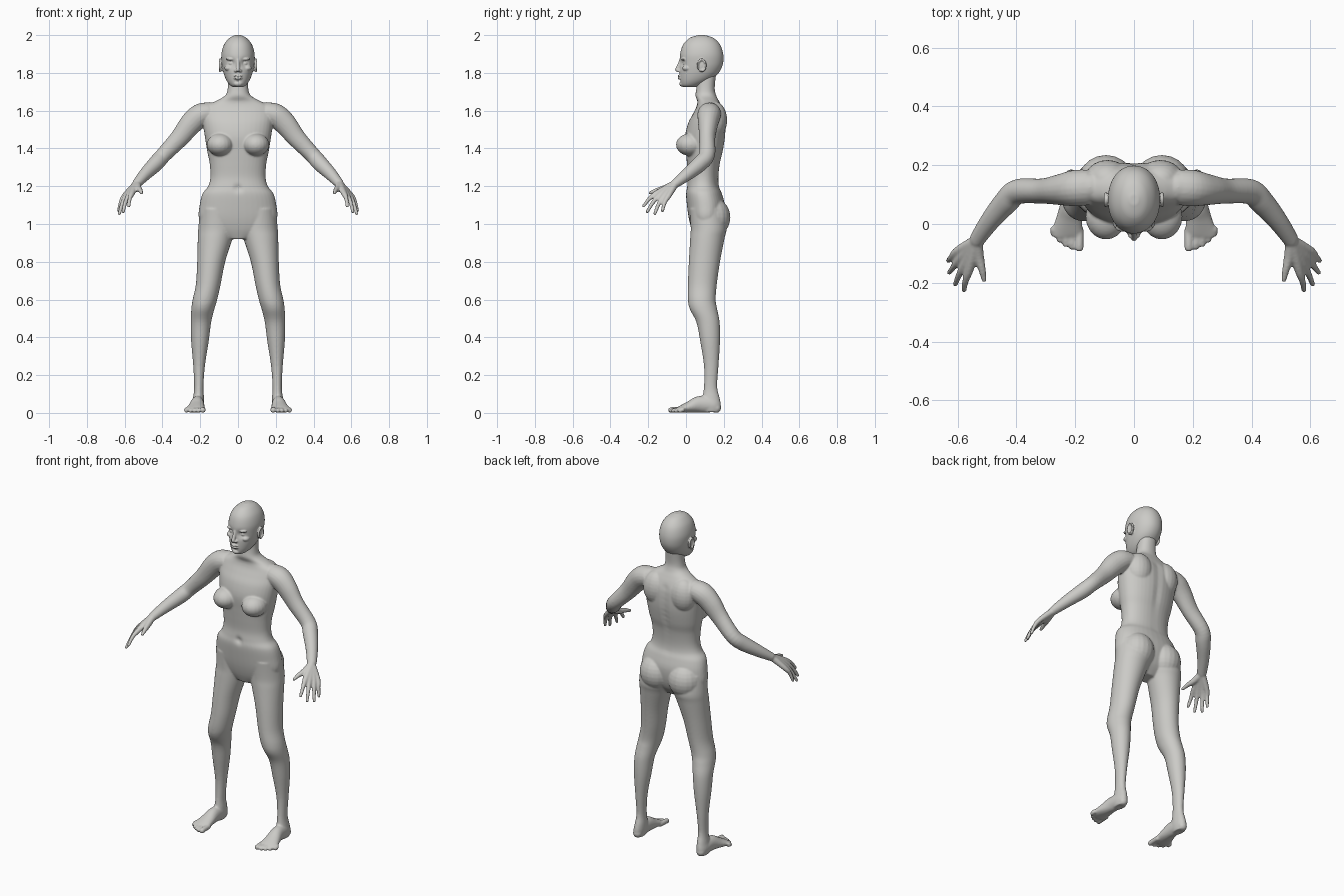
import bpy
import bmesh
from math import cos, sin, pi, exp, copysign
from mathutils import Matrix, Vector

if "Cube" in bpy.data.objects:
    bpy.data.objects.remove(bpy.data.objects["Cube"], do_unlink=True)

skin = bpy.data.materials.new("warm grey")
skin.use_nodes = True
grey = (0.6, 0.595, 0.57, 1.0)
skin.diffuse_color = grey
skin.node_tree.nodes["Principled BSDF"].inputs["Base Color"].default_value = grey

SIDES = (1, -1)


def spline(rows, steps=5):
    """Smoothly interpolate rows of numbers."""
    rows = [Vector(row) for row in rows]
    result = []
    for i in range(len(rows) - 1):
        before, start = rows[max(i - 1, 0)], rows[i]
        end, after = rows[i + 1], rows[min(i + 2, len(rows) - 1)]
        for step in range(steps):
            t = step / steps
            slope_in, slope_out = (end - before) / 2, (after - start) / 2
            result.append(start + slope_in * t
                          + (3 * (end - start) - 2 * slope_in - slope_out) * t ** 2
                          + (2 * (start - end) + slope_in + slope_out) * t ** 3)
    return result + [rows[-1]]


def skin_rings(bm, rings):
    """Join rings of points into a closed tube."""
    rings = [[bm.verts.new(point) for point in ring] for ring in rings]
    count = len(rings[0])
    for lower, upper in zip(rings, rings[1:]):
        for i in range(count):
            j = (i + 1) % count
            bm.faces.new((lower[i], lower[j], upper[j], upper[i]))
    bm.faces.new(rings[0])
    bm.faces.new(rings[-1])


def stack(bm, rows, side=1, power=0.9, count=40):
    """Level slices, each given as height, x range and y range."""
    rings = []
    for z, x0, x1, y0, y1 in spline(rows):
        ring = []
        for i in range(count):
            a = 2 * pi * i / count
            u = copysign(abs(cos(a)) ** power, cos(a))
            v = copysign(abs(sin(a)) ** power, sin(a))
            ring.append((side * ((x0 + x1) / 2 + u * (x1 - x0) / 2),
                         (y0 + y1) / 2 + v * (y1 - y0) / 2, z))
        rings.append(ring)
    skin_rings(bm, rings)


def ball(bm, centre, radii, side=1):
    x, y, z = centre
    place = Matrix.Translation((side * x, y, z)) @ Matrix.Diagonal((*radii, 1))
    bmesh.ops.create_uvsphere(bm, u_segments=20, v_segments=14, radius=1, matrix=place)


def limb(bm, rows, side=1, count=20):
    """Round-ended tube along a path; rows hold x, y, z, width, height."""
    rows = spline(rows)
    path = [Vector((side * r[0], r[1], r[2])) for r in rows]
    rings = []
    for i, row in enumerate(rows):
        along = (path[min(i + 1, len(path) - 1)] - path[max(i - 1, 0)]).normalized()
        across = along.cross(Vector((0, 0, 1))).normalized()
        up = across.cross(along)
        rings.append([path[i] + across * row[3] * cos(2 * pi * k / count)
                      + up * row[4] * sin(2 * pi * k / count) for k in range(count)])
    skin_rings(bm, rings)
    for row in (rows[0], rows[-1]):
        ball(bm, row[:3], (min(row[3:]),) * 3, side)


def dent(bm, centre, radius, push):
    """Press a soft hollow into the surface."""
    for v in bm.verts:
        v.co += Vector(push) * exp(-((v.co - Vector(centre)).length / radius) ** 2)


def fuse(name, bm, voxel, rounds):
    """Turn overlapping volumes into one continuous smooth surface."""
    bmesh.ops.recalc_face_normals(bm, faces=bm.faces)
    mesh = bpy.data.meshes.new(name)
    bm.to_mesh(mesh)
    bm.free()
    mesh.materials.append(skin)
    mesh.shade_smooth()
    obj = bpy.data.objects.new(name, mesh)
    bpy.context.collection.objects.link(obj)
    remesh = obj.modifiers.new("fuse", 'REMESH')
    remesh.mode = 'VOXEL'
    remesh.voxel_size = voxel
    remesh.use_smooth_shade = True
    soften = obj.modifiers.new("soften", 'SMOOTH')
    soften.factor = 0.5
    soften.iterations = rounds


# Torso and neck
body = bmesh.new()
profile = [(1.8, .05, .06, .16), (1.72, .054, .055, .152), (1.68, .068, .05, .16),
           (1.65, .12, .06, .175), (1.62, .18, .055, .19), (1.58, .19, .035, .205),
           (1.53, .185, .01, .21), (1.46, .175, -.005, .208), (1.38, .162, 0, .195),
           (1.32, .15, .005, .18), (1.25, .146, .01, .172), (1.2, .158, .005, .175),
           (1.16, .188, 0, .19), (1.1, .203, .005, .205), (1.03, .207, .015, .2),
           (.97, .17, .03, .18), (.92, .06, .05, .14)]
stack(body, [(z, -w, w, front, back) for z, w, front, back in profile])
dent(body, (0, 0, 1.19), .018, (0, .012, 0))
for i in range(12):
    dent(body, (0, .2, 1.2 + i * .035), .02, (0, -.006, 0))

for side in SIDES:
    # Chest, shoulder blades and seat
    ball(body, (.095, .025, 1.42), (.07, .078, .06), side)
    ball(body, (.09, .15, 1.55), (.08, .068, .1), side)
    ball(body, (.095, .14, 1.035), (.098, .095, .105), side)

    # Leg
    stack(body, [(1.08, .02, .2, .02, .2), (.98, .012, .21, .025, .215),
                 (.92, .03, .213, .022, .203), (.8, .068, .216, .015, .18),
                 (.68, .092, .223, .01, .163), (.6, .11, .24, .01, .157),
                 (.55, .125, .247, .02, .165), (.48, .142, .25, .055, .178),
                 (.38, .155, .248, .075, .18), (.25, .175, .237, .095, .172),
                 (.14, .183, .232, .095, .165), (.08, .18, .238, .085, .178),
                 (.04, .18, .245, .07, .185), (.004, .188, .238, .09, .178)], side, 1)

    # Foot and toes
    limb(body, [(.213, .16, .026, .026, .026), (.213, .13, .042, .032, .042),
                (.215, .07, .045, .036, .044), (.22, .02, .032, .044, .031),
                (.227, -.03, .019, .053, .018), (.228, -.045, .014, .05, .013)], side)
    for i in range(5):
        thick = .015 if i == 0 else .0115
        x = .19 + i * .021 - (.004 if i == 0 else 0)
        tip = -.08 + .003 * i * i
        limb(body, [(x, -.02, .018, thick, thick), (x, tip + .02, .017, thick, thick),
                    (x, tip, thick, thick, thick)], side, 12)

    # Arm
    limb(body, [(.15, .125, 1.59, .06, .055), (.2, .122, 1.575, .062, .062),
                (.25, .117, 1.53, .053, .06), (.31, .112, 1.455, .043, .05),
                (.395, .11, 1.365, .043, .042), (.435, .075, 1.32, .042, .042),
                (.49, .01, 1.265, .034, .034), (.535, -.055, 1.215, .027, .024)], side)

    # Hand with four fingers and a thumb
    wrist = Vector((.535, -.055, 1.215))
    first, last = Vector((.56, -.152, 1.165)), Vector((.6, -.092, 1.15))
    tips = [(.578, -.225, 1.095), (.608, -.205, 1.065), (.628, -.165, 1.055),
            (.632, -.125, 1.07)]
    for i, tip in enumerate(tips):
        knuckle = first.lerp(last, i / 3)
        middle = knuckle.lerp(Vector(tip), .5) + Vector((.004, -.004, .005))
        limb(body, [(*wrist, .02, .02), (*knuckle, .016, .015),
                    (*middle, .0115, .0115), (*tip, .009, .009)], side, 12)
    limb(body, [(*wrist, .02, .02), (.528, -.11, 1.19, .018, .018),
                (.517, -.155, 1.178, .013, .013), (.51, -.19, 1.165, .009, .009)],
         side, 12)

for v in body.verts:
    v.co.z = max(v.co.z, 0)
fuse("body", body, .005, 6)

# Skull and jaw
head = bmesh.new()
skull = [(2, .015, .065, .1), (1.985, .045, .02, .145), (1.95, .074, -.015, .18),
         (1.9, .088, -.031, .197), (1.85, .086, -.033, .196), (1.81, .079, -.034, .18),
         (1.78, .07, -.034, .155), (1.755, .058, -.032, .12), (1.735, .042, -.027, .08),
         (1.724, .025, -.015, .05)]
stack(head, [(z, -w, w, front, back) for z, w, front, back in skull], 1, .95, 80)
dent(head, (0, -.034, 1.752), .014, (0, .006, 0))

# Nose, lips and chin
limb(head, [(0, -.026, 1.868, .01, .01), (0, -.037, 1.84, .01, .01),
            (0, -.047, 1.817, .011, .011)])
for z, height in ((1.784, .006), (1.772, .007)):
    ball(head, (0, -.032, z), (.024, .013, height))
ball(head, (0, -.018, 1.742), (.024, .018, .015))

for side in SIDES:
    # Eyes in their sockets, brows, cheeks and nostrils
    dent(head, (side * .036, -.024, 1.852), .02, (0, .016, 0))
    ball(head, (.036, -.001, 1.85), (.016, .016, .012), side)
    ball(head, (.036, -.012, 1.873), (.028, .015, .008), side)
    ball(head, (.05, .005, 1.825), (.022, .025, .016), side)
    ball(head, (.012, -.036, 1.811), (.009, .012, .008), side)

    # Ear with a raised rim
    ball(head, (.086, .082, 1.838), (.009, .02, .03), side)
    rim = [(.096, .083 + .02 * cos(a * pi / 6), 1.84 + .03 * sin(a * pi / 6), .006, .006)
           for a in range(-4, 8)]
    limb(head, rim, side, 10)
fuse("head", head, .0035, 3)
